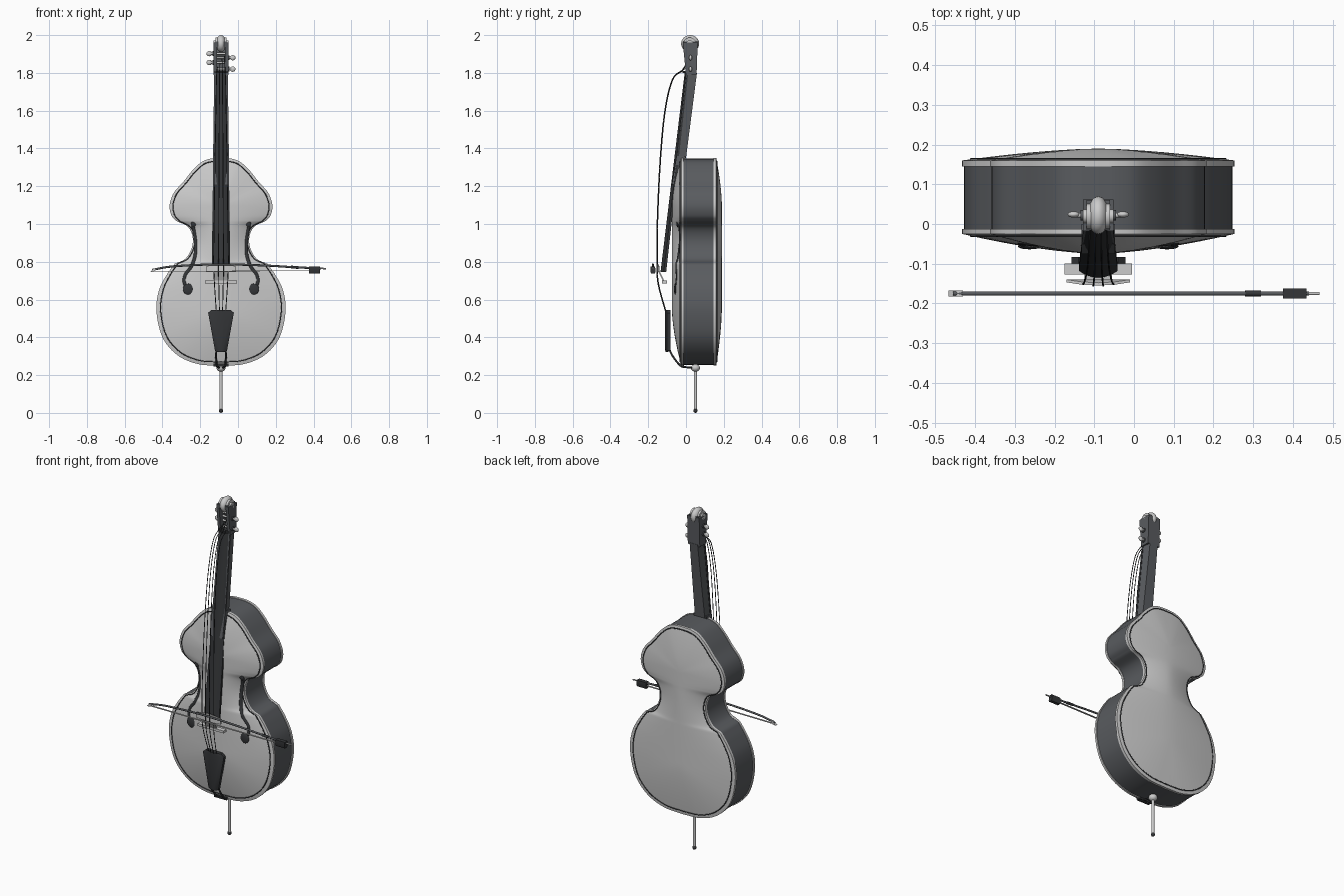
import bpy, bmesh
from math import pi, sin, cos
from mathutils import Vector, Matrix
from mathutils.bvhtree import BVHTree

if "Cube" in bpy.data.objects:
    bpy.data.objects.remove(bpy.data.objects["Cube"])

CX = -0.09  # instrument centre line


def material(name, v):
    m = bpy.data.materials.new(name)
    m.diffuse_color = (v, v * 1.06, v * 1.15, 1)
    m.use_nodes = True
    m.node_tree.nodes["Principled BSDF"].inputs["Base Color"].default_value = m.diffuse_color
    return m


DARK, BLACK = material("dark_wood", 0.10), material("ebony", 0.035)


def finish(name, bm, mat=None, angle=35):
    bmesh.ops.recalc_face_normals(bm, faces=bm.faces)
    me = bpy.data.meshes.new(name)
    bm.to_mesh(me)
    bm.free()
    ob = bpy.data.objects.new(name, me)
    bpy.context.collection.objects.link(ob)
    if mat:
        me.materials.append(mat)
    bpy.ops.object.select_all(action='DESELECT')
    bpy.context.view_layer.objects.active = ob
    ob.select_set(True)
    bpy.ops.object.shade_smooth_by_angle(angle=angle * pi / 180)
    return ob


def spline(pts, n=6):
    """Smooth path through the given points."""
    p = [Vector(q) for q in pts]
    p = [2 * p[0] - p[1]] + p + [2 * p[-1] - p[-2]]
    out = []
    for a, b, c, d in zip(p, p[1:], p[2:], p[3:]):
        for i in range(n):
            t = i / n
            out.append(0.5 * (2 * b + (c - a) * t + (2 * a - 5 * b + 4 * c - d) * t * t
                              + (3 * b - a - 3 * c + d) * t ** 3))
    return out + [p[-2]]


def tube(name, pts, r, mat=None, closed=False, sides=2):
    cu = bpy.data.curves.new(name, 'CURVE')
    cu.dimensions, cu.bevel_depth = '3D', r
    cu.bevel_resolution, cu.use_fill_caps = sides, True
    s = cu.splines.new('POLY')
    s.points.add(len(pts) - 1)
    for q, v in zip(s.points, pts):
        q.co = (*v, 1)
    s.use_cyclic_u = closed
    ob = bpy.data.objects.new(name, cu)
    bpy.context.collection.objects.link(ob)
    bpy.ops.object.select_all(action='DESELECT')
    bpy.context.view_layer.objects.active = ob
    ob.select_set(True)
    bpy.ops.object.convert(target='MESH')
    if mat:
        ob.data.materials.clear()
        ob.data.materials.append(mat)


def hull(name, pts, mat=None):
    bm = bmesh.new()
    for p in pts:
        bm.verts.new(p)
    r = bmesh.ops.convex_hull(bm, input=bm.verts)
    junk = [g for g in set(r['geom_interior'] + r['geom_unused']) if isinstance(g, bmesh.types.BMVert)]
    bmesh.ops.delete(bm, geom=junk, context='VERTS')
    return finish(name, bm, mat)


def slab(name, x0, x1, yz, mat=None):
    return hull(name, [(x, y, z) for x in (x0, x1) for y, z in yz], mat)


def arch(hw, y, rise, z):
    """Cross-section row bulging to the front."""
    return [(CX + hw * t / 4, y - rise * (1 - (t / 4) ** 2), z) for t in range(-4, 5)]


def ball(name, loc, scale, mat=None):
    bm = bmesh.new()
    bmesh.ops.create_uvsphere(bm, u_segments=20, v_segments=12, radius=1,
                              matrix=Matrix.LocRotScale(Vector(loc), None, Vector(scale)))
    return finish(name, bm, mat, 60)


# Body outline: lower bout, waist and upper bout meet in sharp corners
lower = [(0, .25), (.12, .258), (.23, .305), (.31, .4), (.342, .54), (.328, .65), (.288, .73), (.245, .79)]
waist = [(.245, .79), (.19, .815), (.156, .87), (.15, .93), (.175, .985), (.235, 1.015)]
upper = [(.235, 1.015), (.262, 1.045), (.272, 1.1), (.25, 1.165), (.198, 1.225), (.15, 1.285),
         (.1, 1.33), (.05, 1.347), (0, 1.35)]
half = spline(lower)[:-1] + spline(waist)[:-1] + spline(upper)
outline = half + [Vector((-p.x, p.y)) for p in half[-2:0:-1]]


def ring(s, y):
    """Outline shrunk towards the centre spine."""
    out = []
    for p in outline:
        zc = min(max(p.y, .55), 1.1)
        out.append((CX + p.x * s, y, zc + (p.y - zc) * s))
    return out


def loft(rings):
    bm = bmesh.new()
    rows = [[bm.verts.new(v) for v in r] for r in rings]
    n = len(outline)
    for a, b in zip(rows, rows[1:]):
        for i in range(n):
            bm.faces.new((a[i], a[(i + 1) % n], b[(i + 1) % n], b[i]))
    bmesh.ops.remove_doubles(bm, verts=bm.verts, dist=1e-5)
    return bm


# Arched plates with overhanging rims and inlaid dark edging
steps = [1, .97, .92, .84, .74, .62, .48, .32, .16, 0]
front_tree = None
for name, ye, yi, rise in (("front_plate", -.025, -.012, -.05), ("back_plate", .16, .145, .03)):
    bm = loft([ring(.96, yi), ring(1, yi)] + [ring(s, ye + rise * (1 - s ** 1.6)) for s in steps])
    if rise < 0:
        front_tree = BVHTree.FromBMesh(bm)
    finish(name, bm, None, 40)
    tube(name + "_edging", ring(.935, ye + rise * (1 - .935 ** 1.6)), .003, BLACK, True, 1)
finish("ribs", loft([ring(.985, -.015), ring(.985, .15)]), DARK, 40)


def front_y(x, z):
    return front_tree.ray_cast(Vector((x, -1, z)), Vector((0, 1, 0)))[0].y


# Sound holes
for side, label in ((-1, "left"), (1, "right")):
    path = spline([(.148, 1.0), (.14, .96), (.132, .9), (.135, .83), (.155, .775), (.188, .73), (.193, .69), (.18, .665)])
    pts = [(CX + side * p.x, front_y(CX + side * p.x, p.y) + .007, p.y) for p in path]
    tube("sound_hole_" + label, pts, .0115, BLACK)
    x = CX + side * .173
    ball("sound_hole_eye_" + label, (x, front_y(x, .655), .655), (.029, .007, .029), BLACK)
    x = CX + side * .146
    ball("sound_hole_top_" + label, (x, front_y(x, 1.0), 1.0), (.014, .006, .016), BLACK)

# Neck, heel and fingerboard
hull("neck", [(CX + s * w, y, z) for s in (-1, 1) for w, y, z in
              ((.036, .0, 1.8), (.026, .058, 1.8), (.042, -.05, 1.35), (.032, .0, 1.35))], DARK)
slab("neck_heel", CX - .042, CX + .042, [(-.05, 1.36), (.0, 1.36), (-.075, 1.21), (-.04, 1.21)], DARK)
hull("fingerboard", arch(.036, .005, .012, 1.8) + arch(.036, .012, 0, 1.8)
     + arch(.049, -.118, .017, .745) + arch(.049, -.105, 0, .745), BLACK)
hull("nut", arch(.036, -.004, .014, 1.8) + arch(.036, .01, 0, 1.8)
     + arch(.036, -.004, .014, 1.81) + arch(.036, .01, 0, 1.81), BLACK)

# Open pegbox with pegs
for s, label in ((-1, "left"), (1, "right")):
    slab("pegbox_cheek_" + label, CX + s * .022, CX + s * .039,
         [(.0, 1.79), (.056, 1.79), (.062, 1.96), (-.017, 1.96)], DARK)
slab("pegbox_back", CX - .03, CX + .03, [(.04, 1.79), (.056, 1.79), (.045, 1.96), (.062, 1.96)], DARK)
slab("pegbox_top", CX - .03, CX + .03, [(-.015, 1.94), (.06, 1.94), (-.015, 1.965), (.06, 1.965)], DARK)
for i, (s, z) in enumerate(((-1, 1.902), (1, 1.88), (-1, 1.855), (1, 1.82))):
    tube(f"peg_shaft_{i}", [(CX - s * .035, .022, z), (CX + s * .055, .022, z)], .006)
    tube(f"peg_collar_{i}", [(CX + s * .039, .022, z), (CX + s * .045, .022, z)], .013, DARK)
    ball(f"peg_head_{i}", (CX + s * .062, .024, z), (.015, .008, .014))

# Scroll
ball("scroll", (CX, .022, 1.955), (.027, .048, .045))
for s, label in ((-1, "left"), (1, "right")):
    for r, w in ((.033, .03), (.018, .039)):
        tube(f"scroll_ear_{label}", [(CX, .02, 1.955), (CX + s * w, .02, 1.955)], r, None, False, 5)

# Bridge
hull("bridge_top", [(CX + x * .08, y - .008 * (1 - x * x), z) for x in (-1, -.5, 0, .5, 1)
                    for y, z in ((-.147, .79 - .015 * x * x), (-.14, .79 - .015 * x * x), (-.147, .745), (-.14, .745))])
slab("bridge_stem", CX - .035, CX + .035, [(-.147, .75), (-.14, .75), (-.12, .695), (-.113, .695)])
slab("bridge_base", CX - .085, CX + .085, [(-.127, .686), (-.1, .686), (-.127, .7), (-.1, .7)])

# Strings bowed out from the nut, over the bridge, to the tailpiece
for i in range(4):
    k = i - 1.5
    path = [(.012, .01, 1.83 + .02 * i), (.014, -.022, 1.815), (.016, -.075, 1.765), (.018, -.115, 1.6),
            (.021, -.14, 1.34), (.024, -.155, 1.02), (.026, -.157, .79), (.023, -.15, .68), (.016, -.108, .525)]
    tube(f"string_{i}", spline([(CX + k * w, y + .004 * abs(k), z) for w, y, z in path], 5), .0022, BLACK, False, 1)

# Tailpiece with its two cords
hull("tailpiece", arch(.068, -.1, .012, .53) + arch(.068, -.083, 0, .53) + arch(.05, -.1, .012, .546)
     + arch(.05, -.083, 0, .546) + arch(.032, -.1, .01, .33) + arch(.032, -.083, 0, .33)
     + arch(.02, -.1, .008, .322), BLACK)
for s, label in ((-1, "left"), (1, "right")):
    tube("tail_cord_" + label, spline([(CX + s * .024, -.09, .34), (CX + s * .026, -.07, .3),
                                       (CX + s * .022, -.03, .25), (CX + s * .015, .0, .242),
                                       (CX + s * .008, .045, .238)]), .005, BLACK)
slab("saddle", CX - .04, CX + .04, [(-.04, .262), (-.01, .262), (-.035, .245), (-.01, .245)], BLACK)

# End button and endpin
ball("end_button", (CX, .05, .238), (.024, .024, .02))
tube("endpin", [(CX, .05, .24), (CX, .05, .018)], .008, None, False, 3)
ball("endpin_tip", (CX, .05, .012), (.011, .011, .012), BLACK)

# Bow: stick, hair, tip, frog, wrapping and screw
BY = -.175
stick = spline([(-.455, BY, .757), (-.36, BY, .774), (-.2, BY, .784), (-.05, BY, .786),
                (.15, BY, .78), (.3, BY, .771), (.44, BY, .765)])
tube("bow_stick", stick, .0055, DARK)
tube("bow_wrapping", [(.28, BY, .772), (.32, BY, .77)], .0075, BLACK)
tube("bow_screw", [(.43, BY, .765), (.467, BY, .764)], .004)
hull("bow_hair", [(x, BY + dy, z + dz) for x, z in ((-.455, .75), (.39, .752))
                  for dy in (-.005, .005) for dz in (-.0015, .0015)])
hull("bow_tip", [(x, BY + dy, z) for dy in (-.007, .007)
                 for x, z in ((-.467, .745), (-.445, .747), (-.43, .766), (-.445, .764))])
slab("bow_frog", .375, .435, [(BY + dy, z) for dy, z in
                              ((-.009, .737), (.009, .737), (-.013, .745), (.013, .745), (-.012, .774), (.012, .774))], BLACK)
